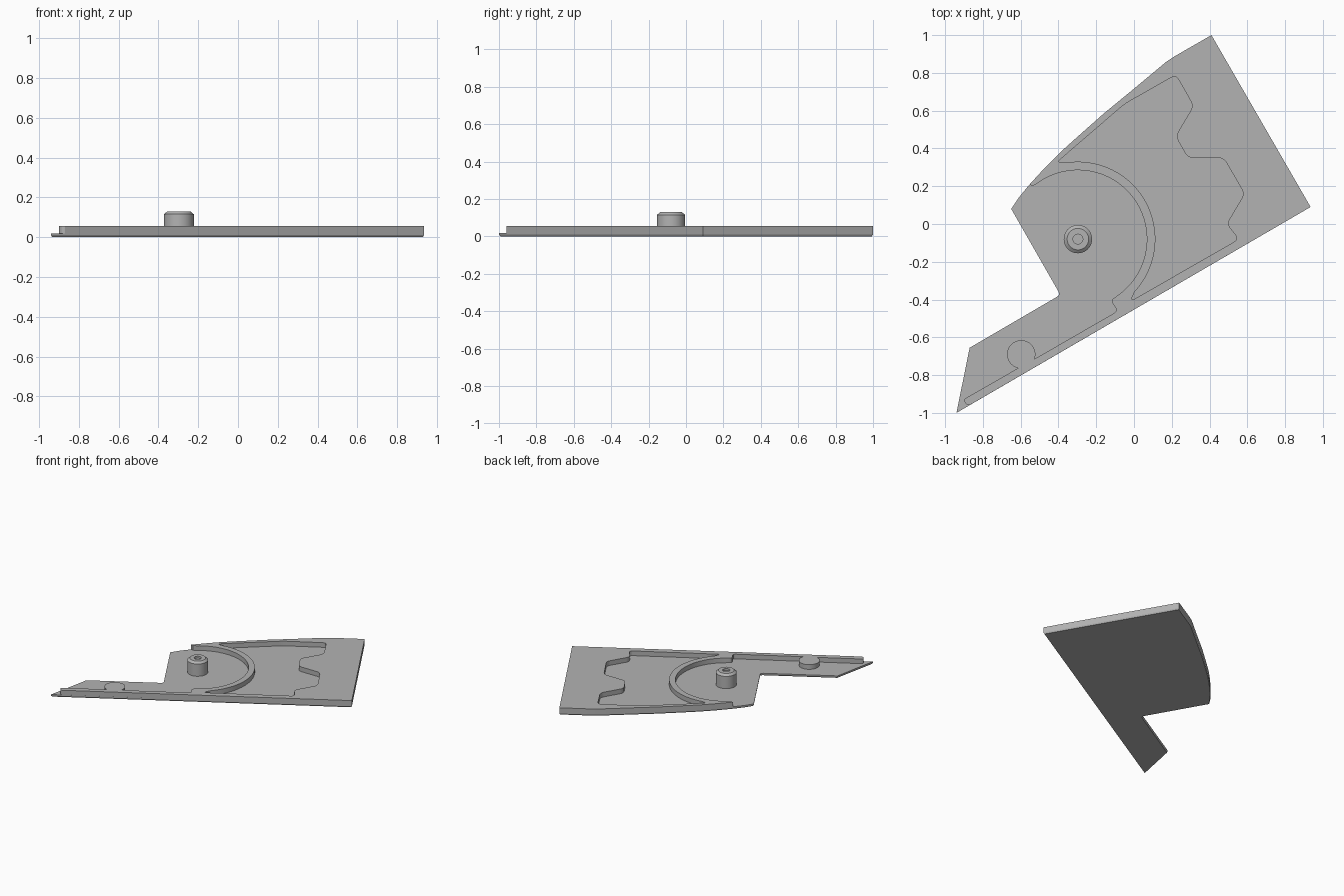
import bpy, bmesh
from math import cos, sin, radians
from mathutils import Vector

cube = bpy.data.objects.get("Cube")
if cube:
    bpy.data.objects.remove(cube, do_unlink=True)

BASE_TOP, WALL_TOP = 0.018, 0.055
HUB = (-0.297, -0.08)

grey = bpy.data.materials.new("plain_grey")
grey.use_nodes = True
grey.diffuse_color = (0.45, 0.45, 0.45, 1)
grey.node_tree.nodes["Principled BSDF"].inputs["Base Color"].default_value = (0.45, 0.45, 0.45, 1)


def arc(center, radius, start, end, steps):
    angles = [radians(start + (end - start) * i / steps) for i in range(steps + 1)]
    return [(center[0] + radius * cos(a), center[1] + radius * sin(a)) for a in angles]


def rounded(points, radius):
    """Fillet the corners of an open path, leaving both ends in place."""
    result = [points[0]]
    for before, here, after in zip(points, points[1:], points[2:]):
        a, b, c = Vector(before), Vector(here), Vector(after)
        p = b + (a - b).normalized() * min(radius, (a - b).length / 2)
        q = b + (c - b).normalized() * min(radius, (c - b).length / 2)
        for i in range(5):
            t = i / 4
            result.append(tuple(p * (1 - t) ** 2 + b * 2 * t * (1 - t) + q * t * t))
    return result + [points[-1]]


def finish(name, bm):
    mesh = bpy.data.meshes.new(name)
    bmesh.ops.remove_doubles(bm, verts=bm.verts, dist=0.0001)
    bmesh.ops.recalc_face_normals(bm, faces=bm.faces)
    bm.to_mesh(mesh)
    bm.free()
    mesh.materials.append(grey)
    obj = bpy.data.objects.new(name, mesh)
    bpy.context.collection.objects.link(obj)
    bpy.ops.object.select_all(action="DESELECT")
    obj.select_set(True)
    bpy.context.view_layer.objects.active = obj
    bpy.ops.object.shade_smooth_by_angle(angle=radians(25))
    return obj


def slab(name, loops, bottom, top):
    """Solid plate from an outline followed by any holes."""
    curve = bpy.data.curves.new(name + "_profile", "CURVE")
    curve.dimensions, curve.fill_mode = "2D", "BOTH"
    curve.extrude = (top - bottom) / 2
    for loop in loops:
        spline = curve.splines.new("POLY")
        spline.points.add(len(loop) - 1)
        for point, (x, y) in zip(spline.points, loop):
            point.co = (x, y, 0, 1)
        spline.use_cyclic_u = True
    helper = bpy.data.objects.new(name + "_profile", curve)
    bpy.context.collection.objects.link(helper)
    bpy.context.view_layer.update()
    bm = bmesh.new()
    bm.from_mesh(helper.to_mesh())
    bmesh.ops.translate(bm, verts=bm.verts, vec=(0, 0, (top + bottom) / 2))
    bpy.data.objects.remove(helper, do_unlink=True)
    return finish(name, bm)


# Outer edge shared by the base plate and the raised wall
far_edge = [(0.935, 0.09), (0.41, 1.0), (0.21, 0.885), (0.17, 0.858), (-0.02, 0.7),
            (-0.16, 0.585), (-0.29, 0.47), (-0.39, 0.38), (-0.47, 0.3), (-0.555, 0.207)]

# Thin base plate with a small chamfer under its edge
outline = [(-0.94, -1.0)] + far_edge + [(-0.61, 0.14)]
outline += rounded([(-0.65, 0.08), (-0.39, -0.375), (-0.87, -0.655)], 0.02)
bm = bmesh.new()
under = bm.faces.new([bm.verts.new((x, y, 0.01)) for x, y in outline])
extruded = bmesh.ops.extrude_face_region(bm, geom=[under], use_keep_orig=True)
for v in extruded["geom"]:
    if isinstance(v, bmesh.types.BMVert):
        v.co.z = BASE_TOP
bmesh.ops.recalc_face_normals(bm, faces=bm.faces)
bmesh.ops.inset_region(bm, faces=[under], thickness=0.005, use_even_offset=True)
for v in under.verts:
    v.co.z = 0
finish("base_plate", bm)

# Raised wall: ring arc, edge strip and round boss, around a notched pocket
hub_arc = arc(HUB, 0.365, 127, -55, 48)
boss_arc = arc((-0.597, -0.69), 0.075, -19, 257, 28)
wall = far_edge + [(-0.535, 0.203)] + hub_arc
wall += rounded([hub_arc[-1], (-0.125, -0.405), (-0.085, -0.46), boss_arc[0]], 0.025)[1:-1]
wall += boss_arc
wall += rounded([boss_arc[-1], (-0.905, -0.93), (-0.885, -0.96), (-0.87, -0.959)], 0.02)[1:]
pocket_arc = arc(HUB, 0.41, 99, -43, 44)
pocket = pocket_arc + rounded(
    [pocket_arc[-1], (-0.02, -0.41), (0.555, -0.08), (0.49, 0.0), (0.585, 0.16), (0.475, 0.35),
     (0.285, 0.35), (0.22, 0.465), (0.315, 0.625), (0.222, 0.79), (-0.05, 0.635),
     (-0.41, 0.325), pocket_arc[0]], 0.03)[1:-1]
slab("raised_wall", [wall, pocket], BASE_TOP, WALL_TOP)

# Pivot post: turned profile with a chamfered rim and a dimple on top
profile = [(0.075, BASE_TOP), (0.075, 0.115), (0.057, 0.13), (0.026, 0.13), (0.026, 0.115), (0, 0.115)]
bm = bmesh.new()
verts = [bm.verts.new((HUB[0] + r, HUB[1], z)) for r, z in profile]
edges = [bm.edges.new(pair) for pair in zip(verts, verts[1:])]
bmesh.ops.spin(bm, geom=verts + edges, cent=(*HUB, 0), axis=(0, 0, 1),
               angle=radians(360), steps=40)
finish("pivot_post", bm)
